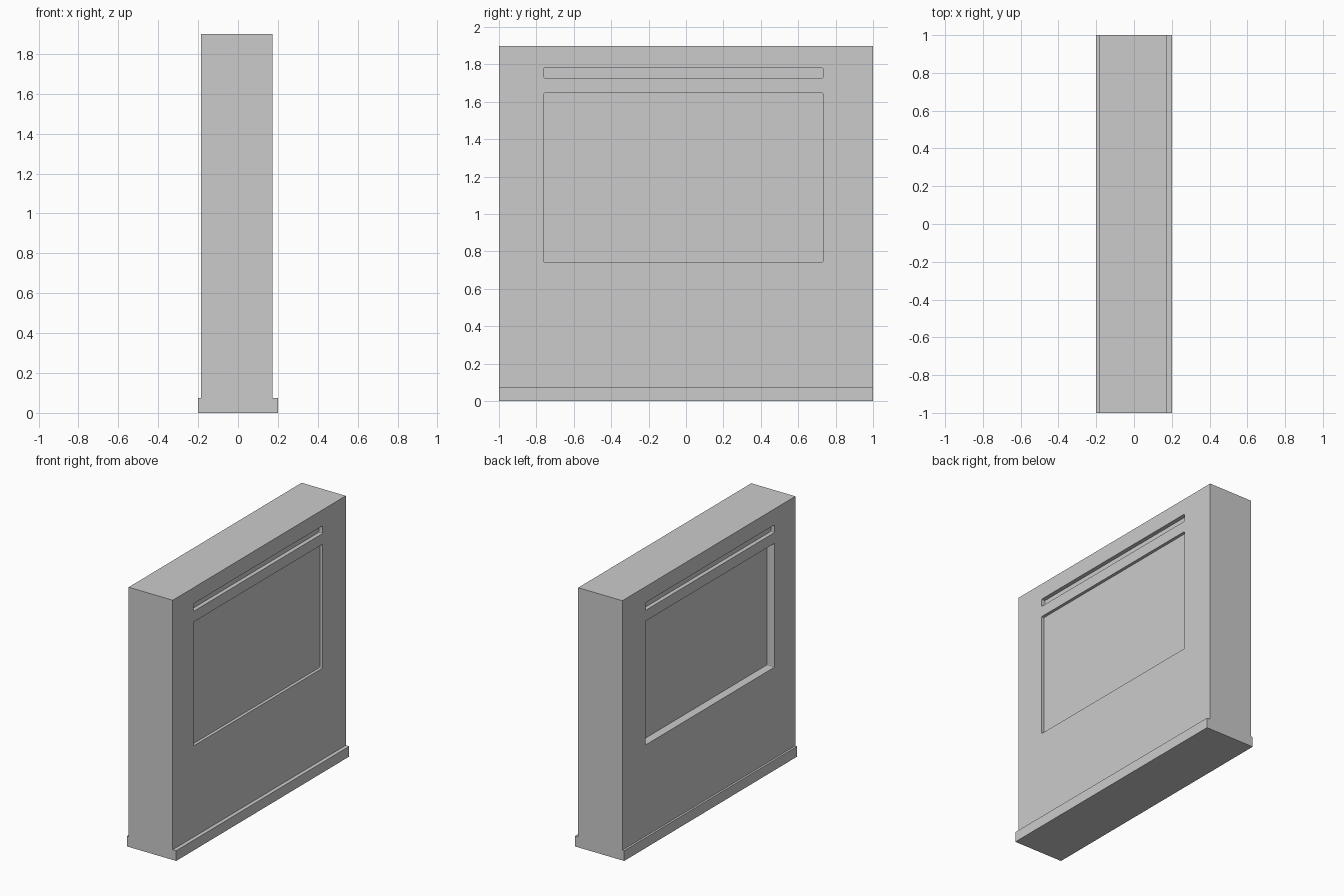
import bpy, bmesh

if "Cube" in bpy.data.objects:
    bpy.data.objects.remove(bpy.data.objects["Cube"])


def box(name, x, y, z):
    """Box from (min, max) ranges on each axis."""
    bm = bmesh.new()
    bmesh.ops.create_cube(bm, size=1)
    for v in bm.verts:
        v.co = [r[0] if c < 0 else r[1] for c, r in zip(v.co, (x, y, z))]
    me = bpy.data.meshes.new(name)
    bm.to_mesh(me)
    bm.free()
    ob = bpy.data.objects.new(name, me)
    bpy.context.collection.objects.link(ob)
    return ob


def cut(target, name, x, y, z):
    """Recess the target with a hidden, rounded-corner box cutter."""
    c = box(name, x, y, z)
    bm = bmesh.new()
    bm.from_mesh(c.data)
    corners = [e for e in bm.edges
               if abs(e.verts[0].co.x - e.verts[1].co.x) > 0.01]
    bmesh.ops.bevel(bm, geom=corners, offset=0.008, segments=2,
                    affect='EDGES', profile=0.5)
    bm.to_mesh(c.data)
    bm.free()
    c.hide_render = True
    c.hide_set(True)
    m = target.modifiers.new(name, 'BOOLEAN')
    m.operation = 'DIFFERENCE'
    m.solver = 'EXACT'
    m.object = c


# Wall body and wider base plinth
BACK, FRONT = -0.185, 0.172
wall = box("wall_panel", (BACK, FRONT), (-1, 1), (0.075, 1.9))
box("base_plinth", (-0.2, 0.2), (-1, 1), (0, 0.075))

# Window and slot recesses on both faces
WIDTH = (-0.76, 0.733)
WINDOW, SLOT = (0.742, 1.648), (1.727, 1.783)
for label, z, back_depth, front_depth in (("window", WINDOW, 0.062, 0.022),
                                          ("slot", SLOT, 0.03, 0.03)):
    cut(wall, label + "_cutter_back", (BACK - 0.1, BACK + back_depth), WIDTH, z)
    cut(wall, label + "_cutter_front", (FRONT - front_depth, FRONT + 0.1), WIDTH, z)
